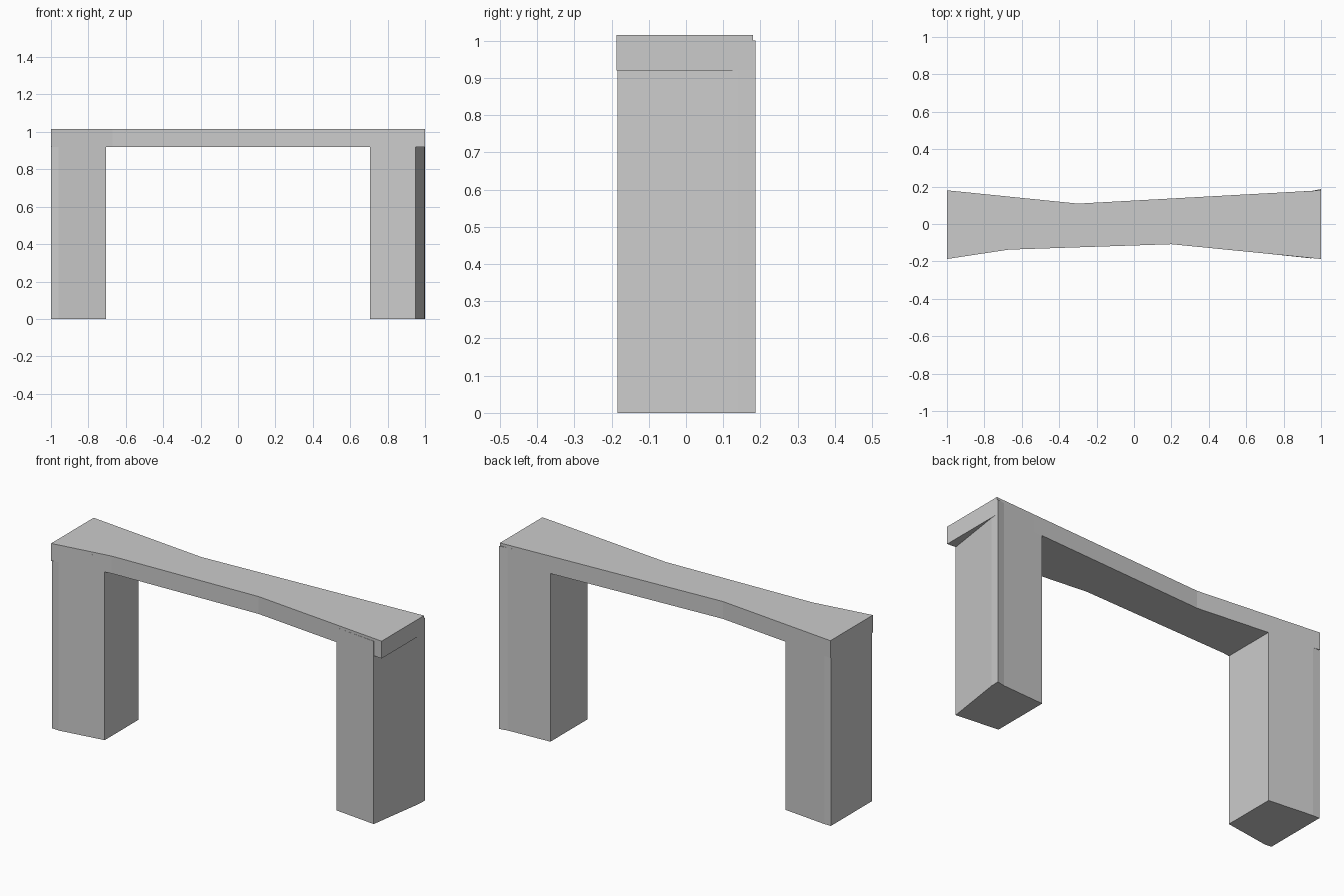
import bpy
import bmesh

if "Cube" in bpy.data.objects:
    bpy.data.objects.remove(bpy.data.objects["Cube"])


def prism(name, outline, z0, z1):
    """Extrude a plan outline upward into a solid."""
    bm = bmesh.new()
    face = bm.faces.new([bm.verts.new((x, y, z0)) for x, y in outline])
    top = bmesh.ops.extrude_face_region(bm, geom=[face])["geom"]
    verts = [g for g in top if isinstance(g, bmesh.types.BMVert)]
    bmesh.ops.translate(bm, verts=verts, vec=(0, 0, z1 - z0))
    bmesh.ops.recalc_face_normals(bm, faces=bm.faces)
    mesh = bpy.data.meshes.new(name)
    bm.to_mesh(mesh)
    bm.free()
    obj = bpy.data.objects.new(name, mesh)
    bpy.context.collection.objects.link(obj)
    return obj


# Waisted top slab
prism("top_slab", [(-1, -0.187), (-0.67, -0.137), (0.2, -0.108), (1, -0.187),
                   (1, 0.18), (-0.3, 0.109), (-1, 0.18)], 0.92, 1.015)

# Left leg, following the slab outline
prism("left_leg", [(-1, -0.178), (-0.96, -0.181), (-0.707, -0.1426),
                   (-0.707, 0.1503), (-0.96, 0.1759), (-1, 0.176)], 0, 1.0)

# Right leg, with a slanted outer face and a flared back corner
prism("right_leg", [(0.706, -0.158), (0.95, -0.184), (0.998, 0.138),
                    (1, 0.187), (0.955, 0.1777), (0.706, 0.1639)], 0, 1.0)
